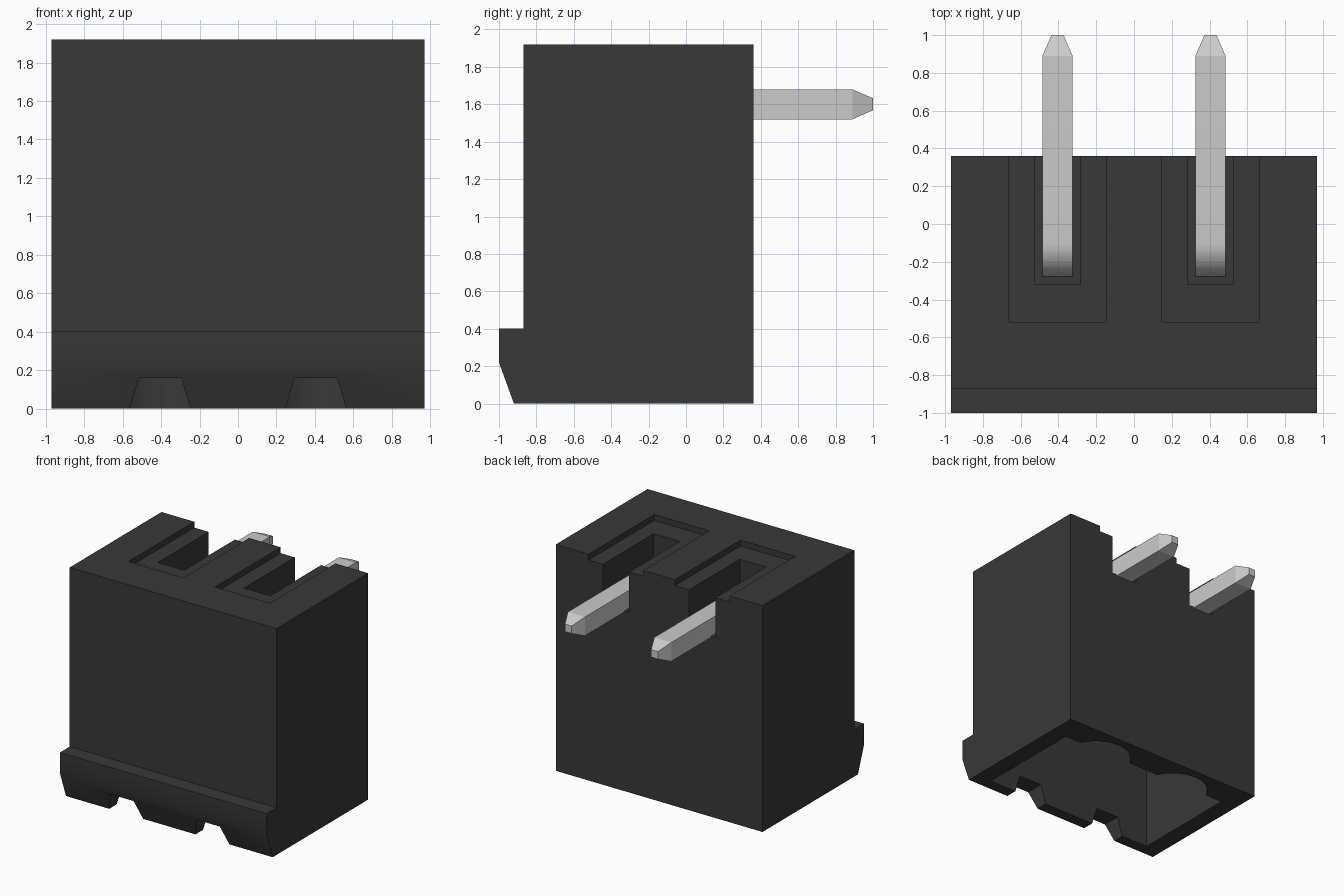
import bpy, bmesh, math
from mathutils import Vector

if "Cube" in bpy.data.objects:
    bpy.data.objects.remove(bpy.data.objects["Cube"])

PITCH = 0.405  # pin offset from the centre


def make_object(name, bm):
    bmesh.ops.recalc_face_normals(bm, faces=bm.faces)
    mesh = bpy.data.meshes.new(name)
    bm.to_mesh(mesh)
    bm.free()
    obj = bpy.data.objects.new(name, mesh)
    bpy.context.collection.objects.link(obj)
    return obj


def extrude(name, points, move):
    """Solid from a closed outline of 3D points, pushed along move."""
    bm = bmesh.new()
    face = bm.faces.new([bm.verts.new(p) for p in points])
    new = bmesh.ops.extrude_face_region(bm, geom=[face], use_keep_orig=True)
    bmesh.ops.translate(bm, vec=Vector(move),
                        verts=[g for g in new["geom"] if isinstance(g, bmesh.types.BMVert)])
    return make_object(name, bm)


def box(name, x0, x1, y0, y1, z0, z1):
    return extrude(name, [(x0, y0, z0), (x1, y0, z0), (x1, y1, z0), (x0, y1, z0)], (0, 0, z1 - z0))


def smooth(obj, degrees):
    bpy.ops.object.select_all(action='DESELECT')
    obj.select_set(True)
    bpy.context.view_layer.objects.active = obj
    bpy.ops.object.shade_smooth_by_angle(angle=math.radians(degrees))


def cut(target, cutter):
    mod = target.modifiers.new(cutter.name, 'BOOLEAN')
    mod.operation, mod.solver, mod.object = 'DIFFERENCE', 'EXACT', cutter
    bpy.context.view_layer.objects.active = target
    bpy.ops.object.modifier_apply(modifier=mod.name)
    bpy.data.objects.remove(cutter)


# housing: side profile with the latch lip, extruded across the width
profile = [(-0.92, 0), (0.36, 0), (0.36, 1.92), (-0.87, 1.92), (-0.87, 0.40), (-1, 0.40), (-1, 0.22)]
housing = extrude("housing", [(-0.97, y, z) for y, z in profile], (1.94, 0, 0))

# plug cavity, open below, with a round bay behind each pin
radius, wall_y = 0.285, 0.12
start = math.asin(wall_y / radius)
outline = [(-0.82, -0.82), (0.82, -0.82), (0.82, wall_y)]
for cx in (PITCH, -PITCH):
    for i in range(25):
        a = start + (math.pi - 2 * start) * i / 24
        outline.append((cx + radius * math.cos(a), radius * math.sin(a)))
outline.append((-0.82, wall_y))
cut(housing, extrude("cavity", [(x, y, -0.1) for x, y in outline], (0, 0, 1.45)))

for cx in (-PITCH, PITCH):
    # shallow recess, deep pin slot and front coding notch
    cut(housing, box("recess", cx - 0.257, cx + 0.257, -0.52, 0.5, 1.87, 2.1))
    cut(housing, box("slot", cx - 0.123, cx + 0.123, -0.32, 0.5, 1.53, 2.1))
    notch = [(-0.19, -0.1), (0.19, -0.1), (0.11, 0.16), (-0.11, 0.16)]
    cut(housing, extrude("notch", [(cx + x, -1.2, z) for x, z in notch], (0, 0.6, 0)))

plastic = bpy.data.materials.new("dark_plastic")
plastic.diffuse_color = (0.04, 0.04, 0.04, 1)
plastic.use_nodes = True
plastic.node_tree.nodes["Principled BSDF"].inputs["Base Color"].default_value = plastic.diffuse_color
housing.data.materials.append(plastic)
smooth(housing, 20)


def pin(name, cx):
    """Square wire bent from vertical to horizontal, tapered at both ends."""
    # sections: centre y, centre z, bend angle, half thickness
    sections = [(-0.2, 0.33, 0, 0.03), (-0.2, 0.44, 0, 0.08)]
    for i in range(13):
        a = math.pi / 2 * i / 12
        sections.append((-0.1 - 0.1 * math.cos(a), 1.5 + 0.1 * math.sin(a), a, 0.08))
    sections += [(0.89, 1.6, math.pi / 2, 0.08), (1.0, 1.6, math.pi / 2, 0.032)]
    bm = bmesh.new()
    rings = []
    for y, z, a, h in sections:
        rings.append([bm.verts.new((cx + sx * h, y - sn * h * math.cos(a), z + sn * h * math.sin(a)))
                      for sx, sn in ((-1, -1), (1, -1), (1, 1), (-1, 1))])
    for r, s in zip(rings, rings[1:]):
        for k in range(4):
            bm.faces.new((r[k], r[k - 1], s[k - 1], s[k]))
    bm.faces.new(rings[0])
    bm.faces.new(rings[-1])
    smooth(make_object(name, bm), 20)


pin("left_pin", -PITCH)
pin("right_pin", PITCH)
